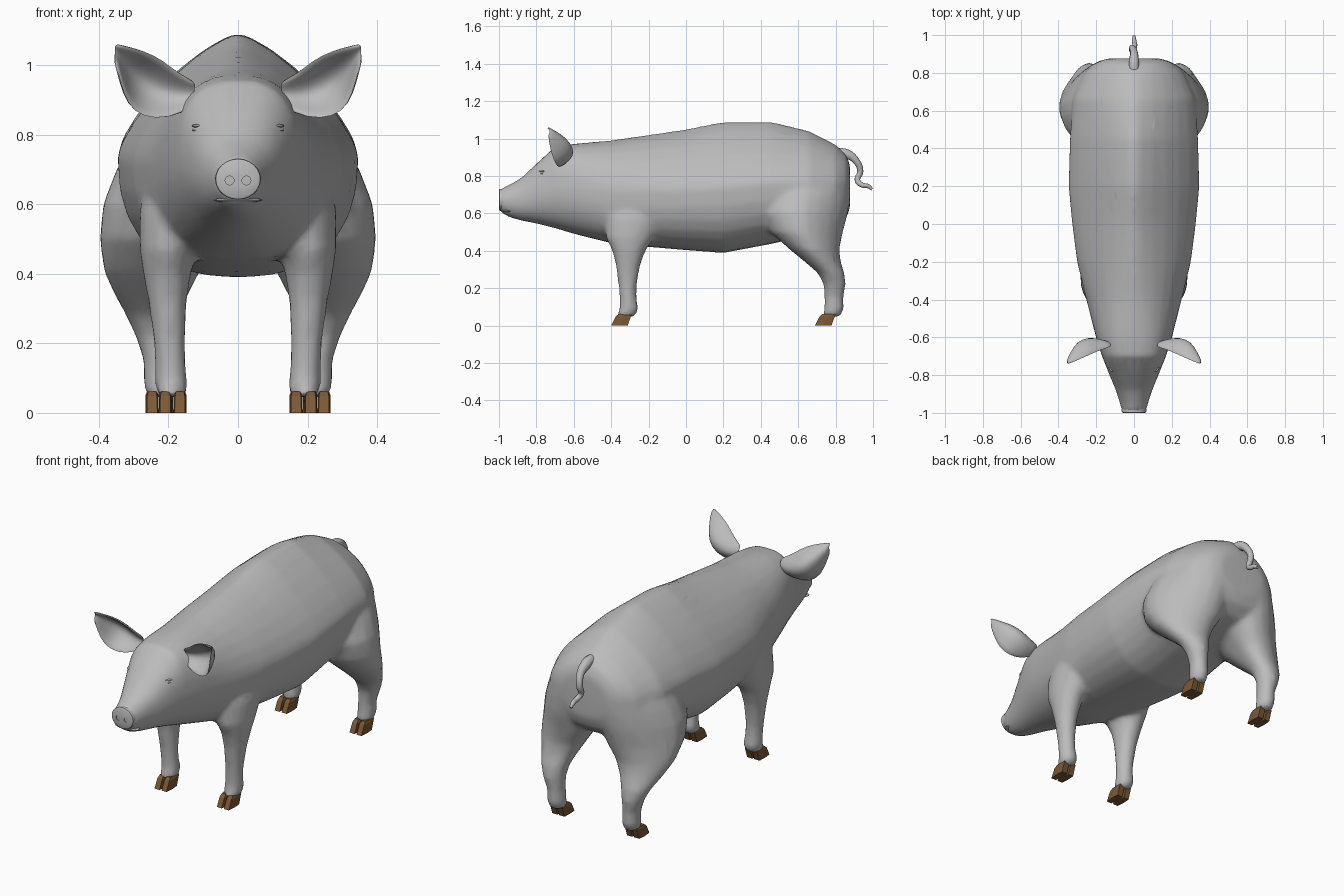
import bpy, bmesh, math
from mathutils import Vector

cube = bpy.data.objects.get("Cube")
if cube:
    bpy.data.objects.remove(cube, do_unlink=True)


def material(name, rgb):
    m = bpy.data.materials.new(name)
    m.use_nodes = True
    m.diffuse_color = (*rgb, 1)
    bsdf = m.node_tree.nodes["Principled BSDF"]
    bsdf.inputs["Base Color"].default_value = (*rgb, 1)
    bsdf.inputs["Roughness"].default_value = 0.8
    return m


SKIN = material("grey skin", (0.5, 0.5, 0.5))
HOOF = material("brown hoof", (0.2, 0.1, 0.035))


def select(obj):
    bpy.ops.object.select_all(action="DESELECT")
    obj.select_set(True)
    bpy.context.view_layer.objects.active = obj


def smooth(obj, degrees=40):
    select(obj)
    bpy.ops.object.shade_smooth_by_angle(angle=math.radians(degrees))


def apply_modifier(obj, kind, **settings):
    select(obj)
    mod = obj.modifiers.new(kind.lower(), kind)
    for key, value in settings.items():
        setattr(mod, key, value)
    bpy.ops.object.modifier_apply(modifier=mod.name)


def loft(name, rings, mat, closed=True):
    """Skin a list of point rings; closed rings get end caps."""
    bm = bmesh.new()
    rows = [[bm.verts.new(p) for p in ring] for ring in rings]
    n = len(rows[0])
    for a, b in zip(rows, rows[1:]):
        for i in range(n if closed else n - 1):
            j = (i + 1) % n
            bm.faces.new((a[i], a[j], b[j], b[i]))
    if closed:
        bm.faces.new(rows[0])
        bm.faces.new(rows[-1])
    bmesh.ops.recalc_face_normals(bm, faces=bm.faces)
    mesh = bpy.data.meshes.new(name)
    bm.to_mesh(mesh)
    bm.free()
    mesh.materials.append(mat)
    obj = bpy.data.objects.new(name, mesh)
    bpy.context.collection.objects.link(obj)
    return obj


def body_ring(y, w, low, high, top_power, n=28):
    """Upright section: head rounded below, trunk fuller, back peaked by its power."""
    mid = (low + high) / 2
    belly_power = 2.1 if y < -0.5 else 2.4
    ring = []
    for i in range(n):
        a = math.tau * i / n
        c, s = math.cos(a), math.sin(a)
        p = top_power if s > 0 else belly_power
        x = math.copysign(abs(c) ** (2 / p), c) * w
        z = math.copysign(abs(s) ** (2 / p), s) * (high - mid)
        ring.append((x, y, mid + z))
    return ring


def leg_ring(side, z, x0, x1, y0, y1, tuck=0, n=20):
    """Level oval section given by its extents; tuck pulls its rear inward."""
    ring = []
    for i in range(n):
        c, s = math.cos(math.tau * i / n), math.sin(math.tau * i / n)
        x = (x0 + x1) / 2 + (x1 - x0) / 2 * c - tuck * max(0, s + 0.1)
        ring.append((side * x, (y0 + y1) / 2 + (y1 - y0) / 2 * s, z))
    return ring


# Head and trunk: y, half width, underside, back, peak power
trunk = [(-0.995, 0.064, 0.61, 0.73, 2), (-0.95, 0.075, 0.58, 0.75, 2),
         (-0.88, 0.097, 0.56, 0.79, 2.3), (-0.8, 0.13, 0.545, 0.865, 2.5),
         (-0.7, 0.17, 0.52, 0.957, 2.6), (-0.6, 0.202, 0.49, 0.972, 2.3),
         (-0.4, 0.253, 0.44, 0.99, 1.8), (-0.2, 0.302, 0.42, 1.02, 1.55),
         (0, 0.328, 0.403, 1.05, 1.42), (0.2, 0.347, 0.388, 1.09, 1.33),
         (0.45, 0.34, 0.435, 1.092, 1.33), (0.66, 0.325, 0.48, 1.04, 1.45),
         (0.8, 0.265, 0.52, 0.968, 1.6), (0.855, 0.2, 0.57, 0.915, 1.8),
         (0.877, 0.14, 0.63, 0.86, 2)]
pig = loft("body", [body_ring(*r) for r in trunk], SKIN)

# Legs: height, inner, outer, front, back, rear tuck
front_leg = [(0.045, 0.146, 0.234, -0.375, -0.275), (0.09, 0.143, 0.24, -0.355, -0.25),
             (0.13, 0.15, 0.238, -0.355, -0.263), (0.2, 0.152, 0.242, -0.36, -0.265),
             (0.32, 0.147, 0.258, -0.375, -0.245), (0.4, 0.135, 0.273, -0.395, -0.215),
             (0.47, 0.115, 0.283, -0.43, -0.17), (0.58, 0.1, 0.284, -0.43, -0.1),
             (0.72, 0.1, 0.24, -0.34, -0.08)]
hind_leg = [(0.045, 0.182, 0.264, 0.725, 0.825), (0.09, 0.178, 0.273, 0.74, 0.845),
            (0.15, 0.182, 0.272, 0.74, 0.842), (0.22, 0.18, 0.295, 0.735, 0.855),
            (0.28, 0.17, 0.325, 0.705, 0.848, 0.01), (0.34, 0.15, 0.36, 0.635, 0.828, 0.03),
            (0.41, 0.12, 0.392, 0.55, 0.82, 0.05), (0.5, 0.07, 0.404, 0.45, 0.84, 0.07),
            (0.6, 0.05, 0.395, 0.405, 0.866, 0.075), (0.7, 0.05, 0.355, 0.42, 0.875, 0.06),
            (0.82, 0.05, 0.28, 0.47, 0.865, 0.04)]
limbs = [loft("leg", [leg_ring(s, *r) for r in leg], SKIN)
         for leg in (front_leg, hind_leg) for s in (-1, 1)]

# Fuse trunk and legs into one blended skin
select(pig)
for limb in limbs:
    limb.select_set(True)
bpy.ops.object.join()
apply_modifier(pig, "REMESH", mode="VOXEL", voxel_size=0.014)
apply_modifier(pig, "SMOOTH", factor=0.5, iterations=10)
apply_modifier(pig, "DECIMATE", ratio=0.2)
smooth(pig, 60)

# Snout disc with two nostrils cut in
snout = loft("snout", [[(x * r, y, 0.672 + z * r * 0.9) for x, z in
                        [(math.cos(math.tau * i / 24), math.sin(math.tau * i / 24))
                         for i in range(24)]]
                       for y, r in ((-0.95, 0.06), (-0.985, 0.066), (-0.997, 0.064),
                                    (-1.0, 0.058))], SKIN)
for s in (-1, 1):
    bpy.ops.mesh.primitive_cylinder_add(vertices=12, radius=0.013, depth=0.016,
                                        location=(s * 0.024, -1.0, 0.668),
                                        rotation=(math.pi / 2, 0, 0))
    cutter = bpy.context.object
    cutter.hide_render = True
    apply_modifier(snout, "BOOLEAN", object=cutter, operation="DIFFERENCE")
    bpy.data.objects.remove(cutter, do_unlink=True)
smooth(snout)


def blob(name, location, scale, rotation=(0, 0, 0)):
    bpy.ops.mesh.primitive_uv_sphere_add(segments=16, ring_count=8, radius=1,
                                         location=location, rotation=rotation)
    obj = bpy.context.object
    obj.name = name
    obj.scale = scale
    obj.data.materials.append(SKIN)
    smooth(obj, 60)


blob("lower_lip", (0, -0.955, 0.612), (0.072, 0.036, 0.008))

# Ears: inner edge, outer edge and cup depth, from root to tip
ear_rows = [((0.12, -0.65, 0.95), (0.13, -0.65, 0.88), 0.02),
            ((0.17, -0.665, 0.975), (0.2, -0.675, 0.845), 0.06),
            ((0.215, -0.685, 1.015), (0.275, -0.69, 0.848), 0.085),
            ((0.27, -0.71, 1.042), (0.318, -0.71, 0.885), 0.09),
            ((0.325, -0.733, 1.055), (0.338, -0.728, 0.95), 0.05),
            ((0.354, -0.742, 1.06), (0.355, -0.738, 1.02), 0.01)]

for s, side in ((1, "left"), (-1, "right")):
    rows = []
    for inner, outer, cup in ear_rows:
        row = []
        for i in range(7):
            t = i / 6
            p = Vector(inner).lerp(Vector(outer), t)
            p.y += cup * math.sin(math.pi * t)
            row.append((s * p.x, p.y, p.z))
        rows.append(row)
    ear = loft("ear_" + side, rows, SKIN, closed=False)
    apply_modifier(ear, "SOLIDIFY", thickness=0.012, offset=0)
    apply_modifier(ear, "SUBSURF", levels=1)
    smooth(ear, 60)

    # Eyelids, two narrow folds around a slit
    for name, z in (("upper", 0.825), ("lower", 0.813)):
        blob(name + "_eyelid_" + side, (s * 0.117, -0.769, z), (0.02, 0.011, 0.005),
             (0, 0, s * 0.8))

    # Cloven hooves: two slanted claws per foot
    outline = [(-0.016, 0.088), (0.016, 0.088), (0.019, 0.045),
               (0.015, 0), (-0.015, 0), (-0.019, 0.045)]
    for foot, x, y in (("front", 0.188, -0.4), ("hind", 0.226, 0.69)):
        for claw, shift in (("inner", -0.021), ("outer", 0.021)):
            rings = [[(s * (x + shift + px * k), y + lean + py * k, z + py * rise)
                      for px, py in outline]
                     for z, k, lean, rise in ((0, 1, 0, 0), (0.048, 0.96, 0.024, 0.1),
                                              (0.062, 0.75, 0.04, 0))]
            loft(f"{foot}_{claw}_hoof_{side}", rings, HOOF)

# Tail: tapered, curled tube
curve = bpy.data.curves.new("tail", "CURVE")
curve.dimensions = "3D"
curve.bevel_depth = 0.03
curve.bevel_resolution = 3
curve.use_fill_caps = True
path = [(0, 0.79, 0.925, 0.9), (0, 0.86, 0.917, 0.9), (0, 0.91, 0.88, 0.65),
        (-0.01, 0.932, 0.825, 0.55), (-0.008, 0.917, 0.775, 0.5),
        (0.004, 0.945, 0.75, 0.45), (0, 0.975, 0.745, 0.4), (0, 0.995, 0.728, 0.25)]
spline = curve.splines.new("BEZIER")
spline.resolution_u = 5
spline.bezier_points.add(len(path) - 1)
for point, (x, y, z, r) in zip(spline.bezier_points, path):
    point.co = (x, y, z)
    point.radius = r
    point.handle_left_type = point.handle_right_type = "AUTO"
curve.materials.append(SKIN)
tail = bpy.data.objects.new("tail", curve)
bpy.context.collection.objects.link(tail)
select(tail)
bpy.ops.object.convert(target="MESH")
smooth(bpy.context.object, 60)
